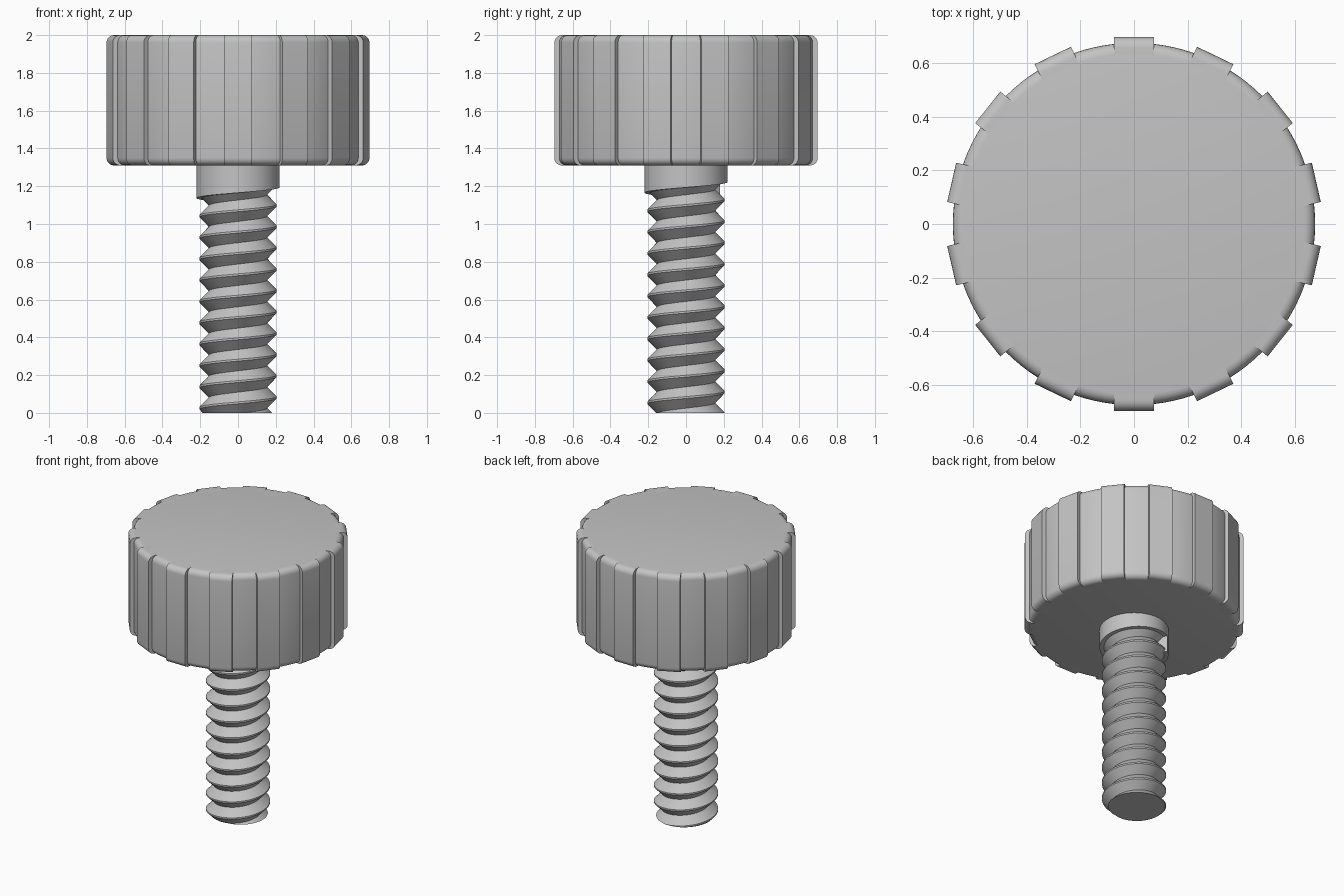
import bpy, bmesh, math

if "Cube" in bpy.data.objects:
    bpy.data.objects.remove(bpy.data.objects["Cube"])

GREY = (0.55, 0.55, 0.55, 1)
mat = bpy.data.materials.new("light grey")
mat.use_nodes = True
mat.diffuse_color = GREY
mat.node_tree.nodes["Principled BSDF"].inputs["Base Color"].default_value = GREY

BOTTOM, TOP = 1.31, 2.0
PITCH = 0.113
STEPS = 64


def finish(bm, name, angle=35):
    bmesh.ops.remove_doubles(bm, verts=bm.verts, dist=0.0001)
    bmesh.ops.recalc_face_normals(bm, faces=bm.faces)
    me = bpy.data.meshes.new(name)
    bm.to_mesh(me)
    bm.free()
    me.materials.append(mat)
    for p in me.polygons:
        p.use_smooth = True
    me.set_sharp_from_angle(angle=math.radians(angle))
    ob = bpy.data.objects.new(name, me)
    bpy.context.collection.objects.link(ob)
    return ob


def rounded_side(radius, r=0.04, n=5):
    """Side outline (radius, z) with rounded bottom and top corners."""
    arc = [math.pi / 2 * i / n for i in range(n + 1)]
    low = [(radius - r + r * math.sin(a), BOTTOM + r - r * math.cos(a)) for a in arc]
    high = [(radius - r + r * math.cos(a), TOP - r + r * math.sin(a)) for a in arc]
    return low + high


def polar(r, a, z):
    return (r * math.cos(a), r * math.sin(a), z)


# Knob body: revolved rounded outline
bm = bmesh.new()
outline = [(0, BOTTOM)] + rounded_side(0.675) + [(0, TOP)]
verts = [bm.verts.new((r, 0, z)) for r, z in outline]
edges = [bm.edges.new(pair) for pair in zip(verts, verts[1:])]
bmesh.ops.spin(bm, geom=verts + edges, cent=(0, 0, 0), axis=(0, 0, 1),
               angle=math.tau, steps=112)
finish(bm, "knob")

# Grip ribs: flat-faced blocks around the knob
bm = bmesh.new()
RIBS = 14
rib = [(0.6, BOTTOM)] + rounded_side(0.697) + [(0.6, TOP)]
for k in range(RIBS):
    a = math.pi / 2 + math.tau * k / RIBS
    c, s = math.cos(a), math.sin(a)
    sides = [[bm.verts.new((r * c - w * s, r * s + w * c, z)) for r, z in rib]
             for w in (-0.075, 0.075)]
    bm.faces.new(sides[0])
    bm.faces.new(sides[1])
    for i in range(len(rib) - 1):
        bm.faces.new((sides[0][i], sides[0][i + 1], sides[1][i + 1], sides[1][i]))
finish(bm, "grip_ribs")

# Threaded shank: helical sweep of one V tooth, cut flat at the base
bm = bmesh.new()
tooth = [(0.205, -0.005), (0.205, 0.005), (0.154, PITCH / 2), (0.205, PITCH - 0.005)]
rows = []
for i in range(-2 * STEPS, 11 * STEPS):
    a = math.pi + math.tau * i / STEPS
    rows.append([bm.verts.new(polar(r, a, z + 0.025 + PITCH * i / STEPS)) for r, z in tooth])
for p, q in zip(rows, rows[1:]):
    for j in range(len(tooth) - 1):
        bm.faces.new((p[j], q[j], q[j + 1], p[j + 1]))
bmesh.ops.remove_doubles(bm, verts=bm.verts, dist=0.0001)
bmesh.ops.bisect_plane(bm, geom=bm.verts[:] + bm.edges[:] + bm.faces[:],
                       plane_co=(0, 0, 0), plane_no=(0, 0, 1), clear_inner=True)
rim = [e for e in bm.edges if e.is_boundary and all(abs(v.co.z) < 0.0001 for v in e.verts)]
bmesh.ops.edgeloop_fill(bm, edges=rim)
finish(bm, "threaded_shank")

# Collar under the knob: lower edge follows the thread and ends in a step
bm = bmesh.new()
START = math.radians(125)
rows = []
for i in range(STEPS + 1):
    a = START + math.tau * i / STEPS
    z = 1.137 + PITCH * (a - math.pi) / math.tau
    rows.append([bm.verts.new(polar(r, a, h))
                 for r, h in ((0.22, BOTTOM + 0.01), (0.22, z), (0.15, z), (0.15, BOTTOM + 0.01))])
for p, q in zip(rows, rows[1:]):
    for j in range(3):
        bm.faces.new((p[j], q[j], q[j + 1], p[j + 1]))
first, last = rows[0], rows[-1]
bm.faces.new((first[1], first[2], last[2], last[1]))
finish(bm, "collar")
